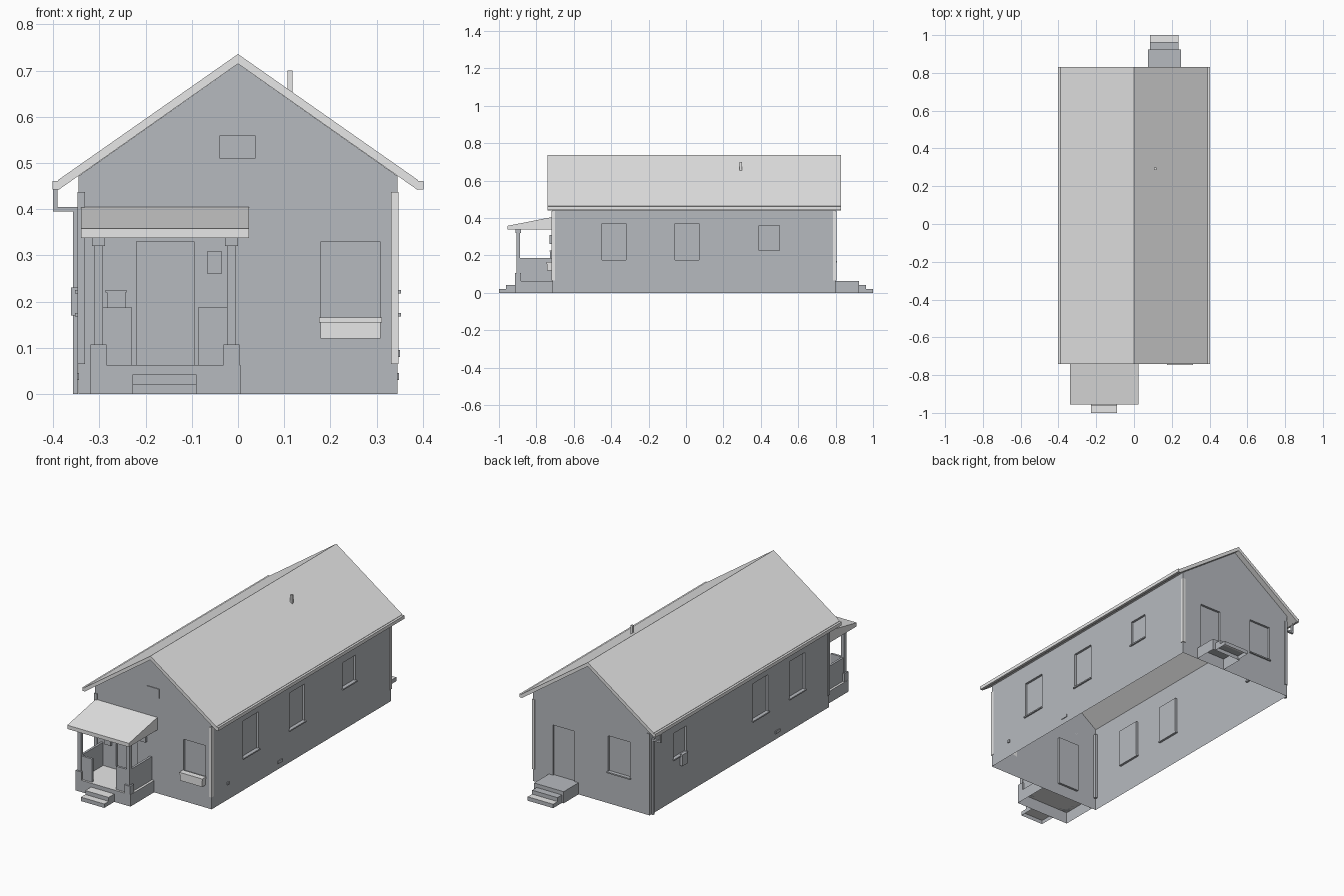
import bpy
import bmesh
from mathutils import Vector

cube = bpy.data.objects.get("Cube")
if cube:
    bpy.data.objects.remove(cube, do_unlink=True)


def material(name, color):
    m = bpy.data.materials.new(name)
    m.use_nodes = True
    m.diffuse_color = (*color, 1)
    m.node_tree.nodes["Principled BSDF"].inputs["Base Color"].default_value = (*color, 1)
    return m


WALL = material("blue grey", (0.47, 0.49, 0.52))
LIGHT = material("light grey", (0.8, 0.8, 0.8))


def finish(name, bm, *mats):
    mesh = bpy.data.meshes.new(name)
    bm.to_mesh(mesh)
    bm.free()
    for m in mats:
        mesh.materials.append(m)
    ob = bpy.data.objects.new(name, mesh)
    bpy.context.collection.objects.link(ob)
    return ob


def box(name, x, y, z, mat=WALL, top=None, open_bottom=False):
    """Box from three (low, high) ranges; the top face may have its own colour."""
    bm = bmesh.new()
    bmesh.ops.create_cube(bm, size=1)
    for v in bm.verts:
        v.co = Vector([r[0] if c < 0 else r[1] for c, r in zip(v.co, (x, y, z))])
    bm.normal_update()
    for f in list(bm.faces):
        if f.normal.z > 0.5 and top:
            f.material_index = 1
        if f.normal.z < -0.5 and open_bottom:
            bm.faces.remove(f)
    return finish(name, bm, mat, top or mat)


def prism(name, points, axis, low, high, mat):
    """Extrude a profile of (horizontal, z) points along the x or y axis."""
    bm = bmesh.new()
    place = (lambda h, z: (h, low, z)) if axis == "y" else (lambda h, z: (low, h, z))
    face = bm.faces.new([bm.verts.new(place(*p)) for p in points])
    new = bmesh.ops.extrude_face_region(bm, geom=[face], use_keep_orig=True)["geom"]
    step = Vector((0, high - low, 0)) if axis == "y" else Vector((high - low, 0, 0))
    bmesh.ops.translate(bm, verts=[g for g in new if isinstance(g, bmesh.types.BMVert)], vec=step)
    bmesh.ops.recalc_face_normals(bm, faces=bm.faces)
    return finish(name, bm, mat)


HALF, FRONT, BACK = 0.345, -0.715, 0.80
EAVE, RIDGE, REVEAL = 0.472, 0.715, 0.012


def wall(name, place, span, openings, gable=False):
    """Sheet wall cut by recessed openings given as (u0, u1, z0, z1)."""
    bm = bmesh.new()

    def face(points, u, z):
        f = bm.faces.new([bm.verts.new(place(*p)) for p in points])
        f.normal_update()
        if f.normal.dot(Vector(place(u, z, -1)) - f.calc_center_median()) < 0:
            f.normal_flip()

    us = sorted({*span, *(u for o in openings for u in o[:2])})
    zs = sorted({0, EAVE, *(z for o in openings for z in o[2:])})
    for a, b in zip(us, us[1:]):
        for c, d in zip(zs, zs[1:]):
            u, z = (a + b) / 2, (c + d) / 2
            if not any(o[0] < u < o[1] and o[2] < z < o[3] for o in openings):
                face([(a, c, 0), (b, c, 0), (b, d, 0), (a, d, 0)], u, z)
    for a, b, c, d in openings:
        u, z = (a + b) / 2, (c + d) / 2
        ring = [(a, c), (b, c), (b, d), (a, d)]
        face([(*p, REVEAL) for p in ring], u, z)
        for p, q in zip(ring, ring[1:] + ring[:1]):
            face([(*p, 0), (*q, 0), (*q, REVEAL), (*p, REVEAL)], u, z)
    if gable:
        face([(span[0], EAVE, 0), (span[1], EAVE, 0), (0, RIDGE, 0)], 0, EAVE)
    return finish(name, bm, WALL)


# Walls with doors and windows
across, along = (-HALF, HALF), (FRONT, BACK)
tall, short = (0.175, 0.37), (0.225, 0.36)
left_windows = [(-0.45, -0.32, *tall), (-0.06, 0.07, *tall), (0.39, 0.50, *short)]
right_windows = [(-0.51, -0.38, *tall), (-0.20, -0.07, *tall), (0.49, 0.60, *short)]
back_window = (-0.23, -0.10, 0.17, 0.36)
wall("front_wall", lambda u, z, d: (u, FRONT + d, z), across,
     [(-0.22, -0.095, 0.063, 0.33), (0.18, 0.308, 0.16, 0.33)], True)
wall("back_wall", lambda u, z, d: (u, BACK - d, z), across,
     [(0.10, 0.227, 0.06, 0.33), back_window], True)
wall("left_wall", lambda u, z, d: (HALF - d, u, z), along, left_windows)
wall("right_wall", lambda u, z, d: (d - HALF, u, z), along, right_windows)

# Window sills
for side, windows in ((1, left_windows), (-1, right_windows)):
    for a, b, c, d in windows:
        xs = sorted((side * (HALF - REVEAL), side * (HALF + 0.008)))
        box("window_sill", xs, (a - 0.004, b + 0.004), (c - 0.007, c))
box("back_window_sill", (-0.234, -0.096), (BACK - REVEAL, BACK + 0.008), (0.163, 0.17))

# Main roof and gutters
prism("roof", [(0, 0.736), (0.39, 0.463), (0.39, 0.441), (0, RIDGE),
               (-0.39, 0.441), (-0.39, 0.463)], "y", -0.74, 0.83, LIGHT)
for side in (1, -1):
    box("gutter", sorted((side * 0.387, side * 0.402)), (-0.74, 0.83), (0.443, 0.461), LIGHT)
box("vent_pipe", (0.107, 0.118), (0.287, 0.299), (0.64, 0.70), LIGHT)

# Corner boards
for side in (1, -1):
    xs = sorted((side * 0.331, side * 0.348))
    for ys in ((FRONT - 0.004, FRONT + 0.014), (BACK - 0.014, BACK + 0.004)):
        box("corner_board", xs, ys, (0.065, 0.437), LIGHT if side > 0 else WALL)

# Rear downspout
pipe_y = (0.775, 0.787)
box("downspout_drop", (-0.401, -0.391), pipe_y, (0.395, 0.445))
box("downspout_elbow", (-0.391, -0.346), pipe_y, (0.395, 0.405))
box("downspout_pipe", (-0.357, -0.346), pipe_y, (0.0, 0.395))

# Front wall fittings
box("attic_vent", (-0.04, 0.038), (FRONT - 0.004, FRONT), (0.51, 0.56))
box("flower_box", (0.179, 0.309), (FRONT - 0.028, FRONT), (0.12, 0.155), LIGHT)
box("flower_box_rim", (0.175, 0.312), (FRONT - 0.032, FRONT), (0.155, 0.165), LIGHT)
box("porch_lamp", (-0.066, -0.036), (FRONT - 0.016, FRONT), (0.26, 0.31))
box("mailbox", (-0.284, -0.244), (FRONT - 0.012, FRONT), (0.185, 0.22))
box("mailbox_lid", (-0.287, -0.241), (FRONT - 0.015, FRONT), (0.22, 0.225))

# Side wall fittings
box("window_cooler", (-0.362, -HALF), (0.50, 0.545), (0.17, 0.23))
box("water_tap", (HALF, 0.351), (-0.585, -0.573), (0.08, 0.095))
box("left_vent", (HALF, 0.349), (-0.16, -0.12), (0.03, 0.045))
box("right_vent", (-0.349, -HALF), (-0.30, -0.26), (0.03, 0.045))

# Porch base, posts and rails
box("porch_base", (-0.32, 0.005), (-0.915, FRONT), (0, 0.063), open_bottom=True, top=LIGHT)
for x in (-0.302, -0.014):
    for name, r, z in (("post_pedestal", 0.017, (0.063, 0.107)),
                       ("porch_post", 0.0095, (0.107, 0.32)),
                       ("post_cap", 0.0145, (0.32, 0.34))):
        box(name, (x - r, x + r), (-0.898 - r, -0.898 + r), z)
    box("side_rail", (x - 0.006, x + 0.006), (-0.89, FRONT), (0.063, 0.187))
for xs in ((-0.293, -0.229), (-0.087, -0.023)):
    box("front_rail", xs, (-0.904, -0.892), (0.063, 0.187))

# Porch roof
prism("porch_roof", [(-0.955, 0.338), (-0.955, 0.358), (FRONT, 0.405), (FRONT, 0.338)],
      "x", -0.34, 0.024, LIGHT)

# Front and back steps
box("front_lower_step", (-0.228, -0.09), (-1.0, -0.915), (0, 0.021), top=LIGHT, open_bottom=True)
box("front_upper_step", (-0.228, -0.09), (-0.963, -0.915), (0.021, 0.042), top=LIGHT)
box("back_landing", (0.075, 0.25), (BACK, 0.925), (0, 0.062), open_bottom=True)
box("back_upper_step", (0.085, 0.235), (0.925, 0.963), (0.021, 0.042))
box("back_lower_step", (0.085, 0.235), (0.925, 1.0), (0, 0.021), top=LIGHT, open_bottom=True)
